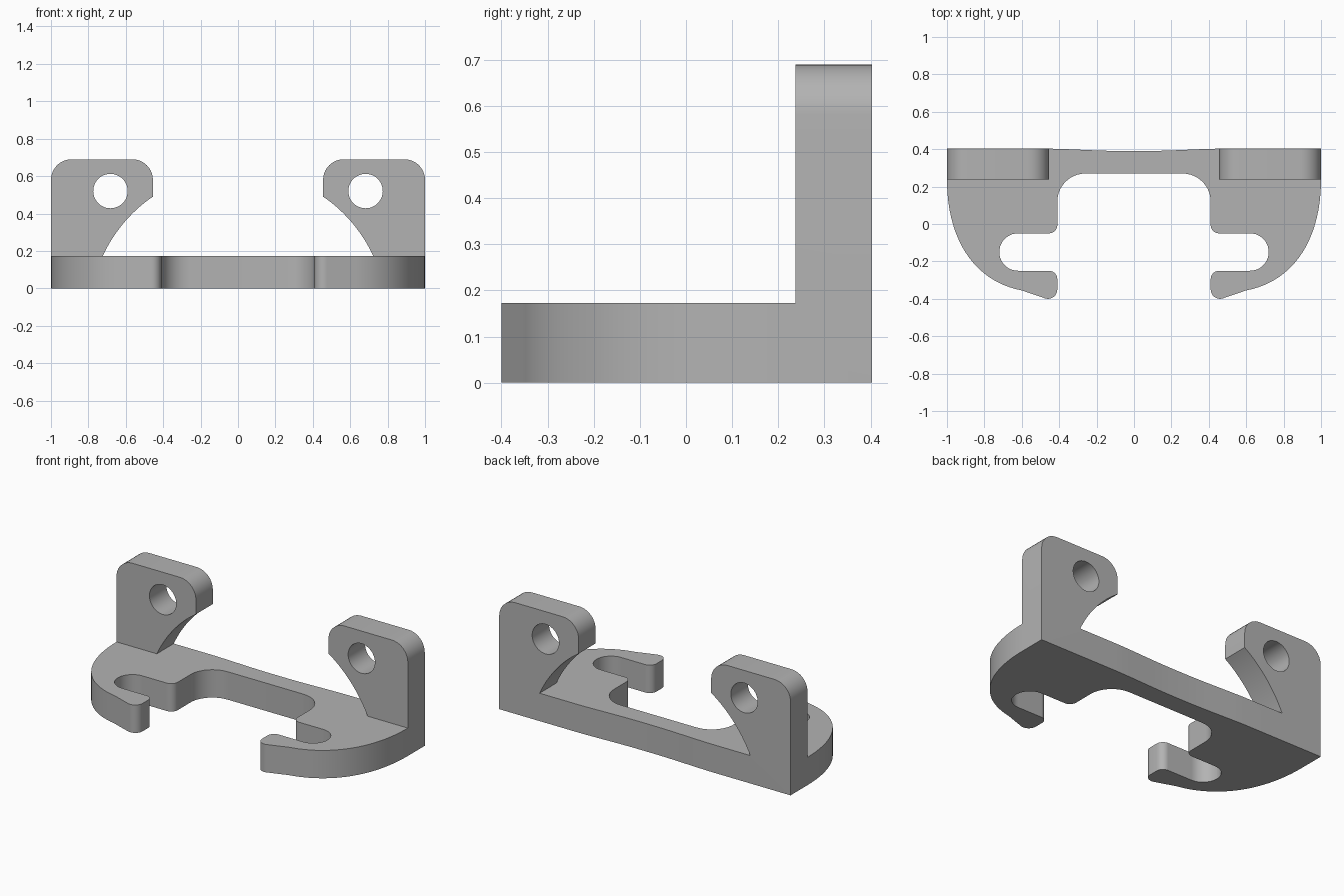
import bpy, bmesh, math
from mathutils import Vector, Matrix
from mathutils.geometry import interpolate_bezier

cube = bpy.data.objects.get("Cube")
if cube:
    bpy.data.objects.remove(cube)

grey = bpy.data.materials.new("plain grey")
grey.use_nodes = True
colour = (0.45, 0.45, 0.45, 1)
grey.diffuse_color = colour
grey.node_tree.nodes["Principled BSDF"].inputs["Base Color"].default_value = colour


def fillet(corners, steps=10):
    """Round each (x, y, radius) corner of a closed outline."""
    out = []
    for i, (x, y, r) in enumerate(corners):
        p = Vector((x, y))
        if r == 0:
            out.append(p)
            continue
        a = (Vector(corners[i - 1][:2]) - p).normalized()
        b = (Vector(corners[(i + 1) % len(corners)][:2]) - p).normalized()
        half = a.angle(b) / 2
        centre = p + (a + b).normalized() * r / math.sin(half)
        start = p + a * r / math.tan(half) - centre
        end = p + b * r / math.tan(half) - centre
        turn = start.angle_signed(end)
        for k in range(steps + 1):
            out.append(centre + Matrix.Rotation(-turn * k / steps, 2) @ start)
    return out


def curve(a, b, c, d, n=24):
    pts = interpolate_bezier(*(Vector((*p, 0)) for p in (a, b, c, d)), n)
    return [(p.x, p.y, 0) for p in pts]


def prism(name, loops, place, direction):
    """Fill the outline loops (the later ones are holes) and extrude them."""
    bm = bmesh.new()
    for loop in loops:
        verts = [bm.verts.new(place(p)) for p in loop]
        for v, w in zip(verts, verts[1:] + verts[:1]):
            bm.edges.new((v, w))
    bmesh.ops.triangle_fill(bm, edges=bm.edges[:], use_beauty=True)
    made = bmesh.ops.extrude_face_region(bm, geom=bm.faces[:], use_keep_orig=True)
    moved = [g for g in made["geom"] if isinstance(g, bmesh.types.BMVert)]
    bmesh.ops.translate(bm, verts=moved, vec=direction)
    bmesh.ops.recalc_face_normals(bm, faces=bm.faces[:])
    mesh = bpy.data.meshes.new(name)
    bm.to_mesh(mesh)
    bm.free()
    mesh.materials.append(grey)
    obj = bpy.data.objects.new(name, mesh)
    bpy.context.collection.objects.link(obj)
    return obj


THICK, BACK = 0.173, 0.403

# Base plate: left half outline from the back middle round to the inner notch
half = curve((0.03, 0.39), (0.2, 0.39), (0.3, 0.4), (0.46, BACK), 10)
half += [(1, BACK, 0)]
half += curve((1, 0.24), (1, -0.1), (0.84, -0.31), (0.6, -0.355))
half += [(0.41, -0.42, 0.05), (0.41, -0.25, 0.045),
         (0.72, -0.25, 0.0995), (0.72, -0.05, 0.0995),
         (0.41, -0.05, 0.045), (0.41, 0.27, 0.15)]
corners = half + [(-x, y, r) for x, y, r in reversed(half)]
plate = prism("base_plate", [fillet(corners)],
              lambda p: (p.x, p.y, 0), (0, 0, THICK))

# Upright lugs with a round hole and a curved inner brace
brace = curve((0.455, 0.49), (0.56, 0.42), (0.66, 0.31), (0.723, THICK), 20)
lug_outline = fillet(brace + [(0.723, 0.08, 0), (1, 0.08, 0),
                              (1, 0.69, 0.11), (0.455, 0.69, 0.11)])
hole = [Vector((0.682 + 0.092 * math.cos(k * math.tau / 48),
                0.52 + 0.092 * math.sin(k * math.tau / 48))) for k in range(48)]

for side, name in ((1, "left_lug"), (-1, "right_lug")):
    lug = prism(name, [lug_outline, hole],
                lambda p: (side * p.x, 0.237, p.y), (0, BACK - 0.237, 0))
    lug.hide_render = True
    lug.hide_set(True)
    # Weld the lug to the plate
    weld = plate.modifiers.new("weld_" + name, 'BOOLEAN')
    weld.operation = 'UNION'
    weld.solver = 'EXACT'
    weld.object = lug

# Apply the welds and remove the helper lugs
graph = bpy.context.evaluated_depsgraph_get()
solid = bpy.data.meshes.new_from_object(plate.evaluated_get(graph))
plate.modifiers.clear()
plate.data = solid
plate.name = "mounting_bracket"
for name in ("left_lug", "right_lug"):
    bpy.data.objects.remove(bpy.data.objects[name])

# Merge coplanar faces, then smooth the rounded walls
bm = bmesh.new()
bm.from_mesh(solid)
bmesh.ops.remove_doubles(bm, verts=bm.verts[:], dist=0.0002)
bmesh.ops.dissolve_limit(bm, angle_limit=0.002, verts=bm.verts[:], edges=bm.edges[:])
bm.to_mesh(solid)
bm.free()
bpy.ops.object.select_all(action='DESELECT')
plate.select_set(True)
bpy.context.view_layer.objects.active = plate
bpy.ops.object.shade_smooth_by_angle(angle=math.radians(30))
